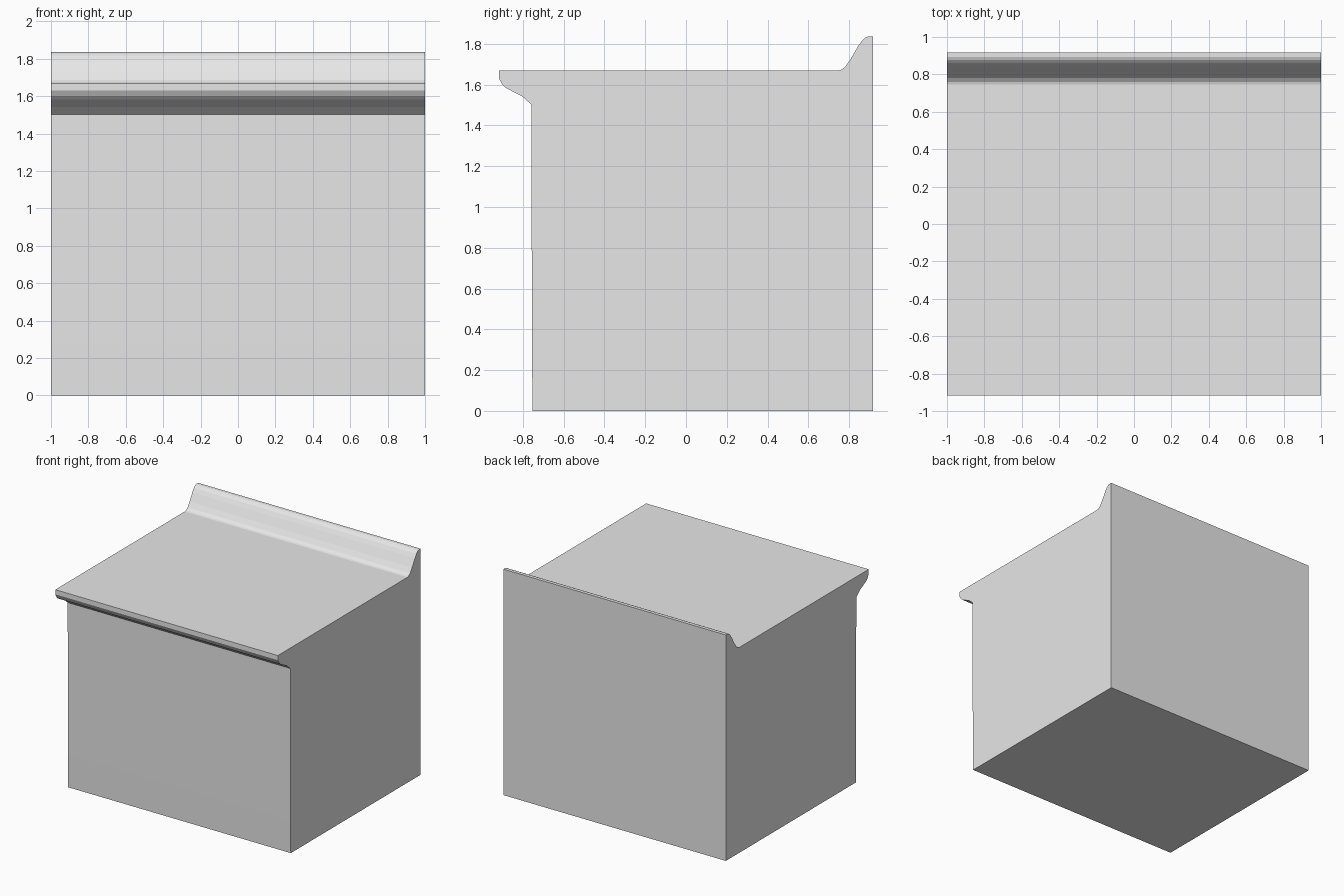
import bpy, bmesh

if "Cube" in bpy.data.objects:
    bpy.data.objects.remove(bpy.data.objects["Cube"])

# Plain light grey finish
grey = bpy.data.materials.new("light_grey")
grey.diffuse_color = (0.8, 0.8, 0.8, 1)
grey.use_nodes = True
grey.node_tree.nodes["Principled BSDF"].inputs["Base Color"].default_value = grey.diffuse_color

# Side profile (y, z): body, overhanging front lip, flat top, raised back lip
profile = [
    (-0.751, 0), (-0.755, 0.27), (-0.757, 1.502),
    (-0.802, 1.541), (-0.882, 1.583), (-0.900, 1.60), (-0.917, 1.63), (-0.917, 1.668),
    (0.745, 1.668), (0.760, 1.672), (0.780, 1.687), (0.806, 1.724),
    (0.842, 1.786), (0.862, 1.815), (0.877, 1.829), (0.892, 1.835), (0.917, 1.835),
    (0.917, 0),
]

# Counter block: profile swept across the full width
bm = bmesh.new()
face = bm.faces.new([bm.verts.new((-1, y, z)) for y, z in profile])
swept = bmesh.ops.extrude_face_region(bm, geom=[face])
moved = [v for v in swept["geom"] if isinstance(v, bmesh.types.BMVert)]
bmesh.ops.translate(bm, vec=(2, 0, 0), verts=moved)
bmesh.ops.recalc_face_normals(bm, faces=bm.faces)
mesh = bpy.data.meshes.new("counter_block")
bm.to_mesh(mesh)
bm.free()
mesh.materials.append(grey)
block = bpy.data.objects.new("counter_block", mesh)
bpy.context.collection.objects.link(block)
